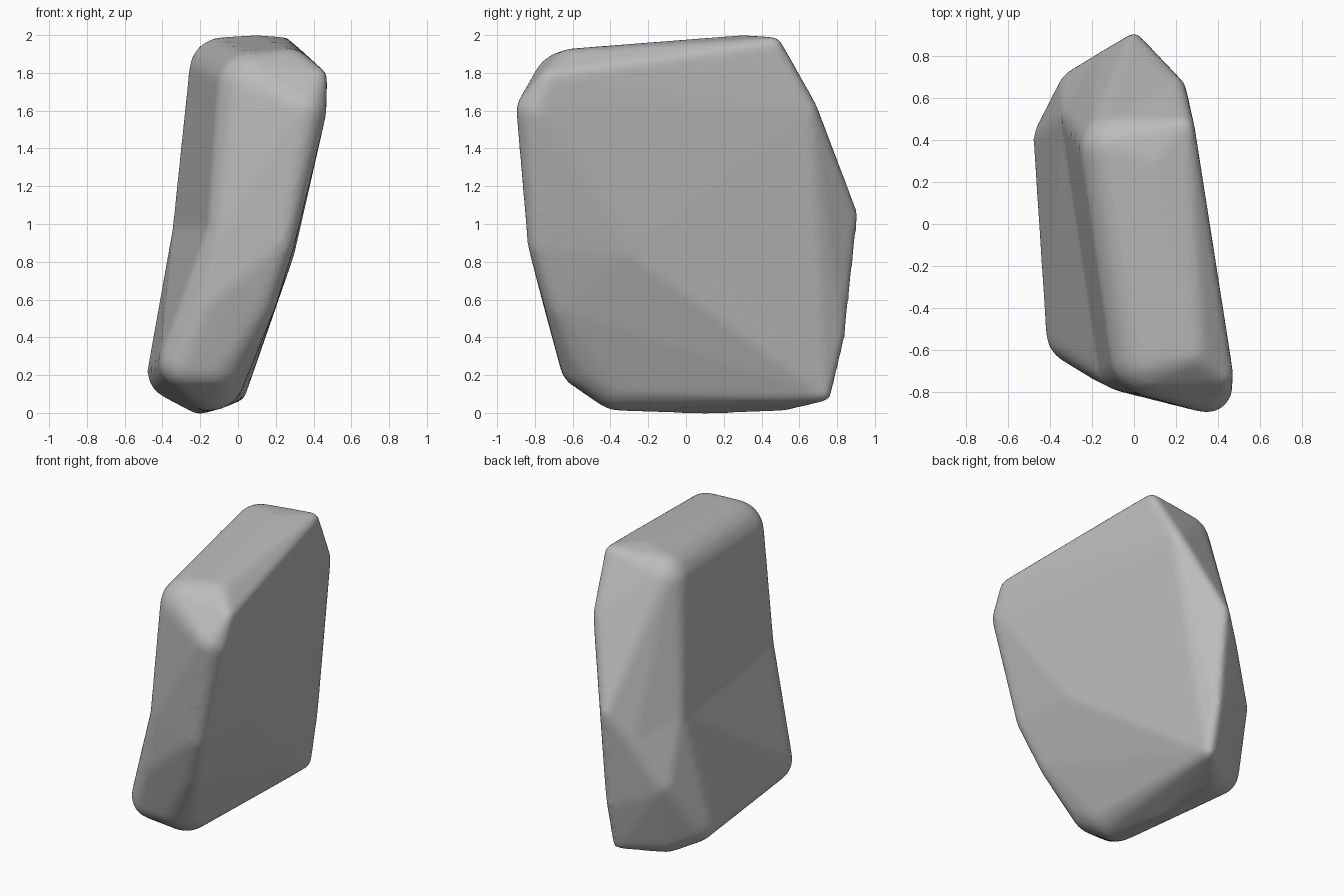
import bpy
import bmesh
from mathutils import Matrix

old = bpy.data.objects.get("Cube")
if old:
    bpy.data.objects.remove(old, do_unlink=True)

# Plain grey stone
stone = bpy.data.materials.new("grey_stone")
stone.use_nodes = True
grey = (0.5, 0.5, 0.5, 1)
stone.diffuse_color = grey
bsdf = stone.node_tree.nodes["Principled BSDF"]
bsdf.inputs["Base Color"].default_value = grey
bsdf.inputs["Roughness"].default_value = 0.9

# Rounded corners of the slab: x, y, z, radius
crown = [
    (.35, -.78, 1.6, .12), (.42, -.72, 1.77, .055), (.27, -.6, 1.8, .13),
    (.08, -.62, 1.72, .2), (.24, .46, 1.94, .05), (-.08, .36, 1.81, .18),
    (.1, .3, 1.9, .1), (.19, .64, 1.6, .06),
]
waist = [
    (0, .87, 1.05, .04), (-.1, .74, .85, .1), (-.25, .5, .95, .1),
    (.22, -.76, .9, .08), (.25, -.3, .85, .05), (-.05, -.68, .95, .12),
]
left_edge = [
    (0, .73, .1, .04), (0, .8, .4, .04),
    (.1, -.65, .58, .1), (-.02, -.55, .32, .1),
]
foot = [
    (-.33, .4, .22, .15), (-.24, .62, .55, .13), (-.2, .5, .15, .14),
    (-.13, -.64, .6, .12), (-.12, -.5, .28, .17), (-.27, -.52, .27, .15),
    (-.15, -.35, .2, .19), (-.2, .1, .1, .105),
]


def rounded_hull(target, corners):
    """Wrap spheres at the corners in one hull and add it to the mesh."""
    bm = bmesh.new()
    for x, y, z, r in corners:
        bmesh.ops.create_icosphere(bm, subdivisions=3, radius=r,
                                   matrix=Matrix.Translation((x, y, z)))
    hull = bmesh.ops.convex_hull(bm, input=bm.verts, use_existing_faces=False)
    keep = {g for g in hull["geom"] if isinstance(g, bmesh.types.BMFace)}
    bmesh.ops.delete(bm, geom=[f for f in bm.faces if f not in keep], context="FACES")
    bmesh.ops.delete(bm, geom=[v for v in bm.verts if not v.link_faces], context="VERTS")
    bmesh.ops.recalc_face_normals(bm, faces=bm.faces)
    part = bpy.data.meshes.new("part")
    bm.to_mesh(part)
    bm.free()
    target.from_mesh(part)
    bpy.data.meshes.remove(part)


# Upper body and flared foot overlap at the waist
body = bmesh.new()
rounded_hull(body, crown + waist + left_edge)
rounded_hull(body, waist + left_edge + foot)
mesh = bpy.data.meshes.new("stone_slab")
body.to_mesh(mesh)
body.free()
mesh.materials.append(stone)
slab = bpy.data.objects.new("stone_slab", mesh)
bpy.context.collection.objects.link(slab)

# Fuse both into one skin and wear the edges soft
fuse = slab.modifiers.new("fuse", "REMESH")
fuse.mode = "VOXEL"
fuse.voxel_size = 0.02
fuse.use_smooth_shade = True
wear = slab.modifiers.new("wear", "SMOOTH")
wear.factor = 0.5
wear.iterations = 8
